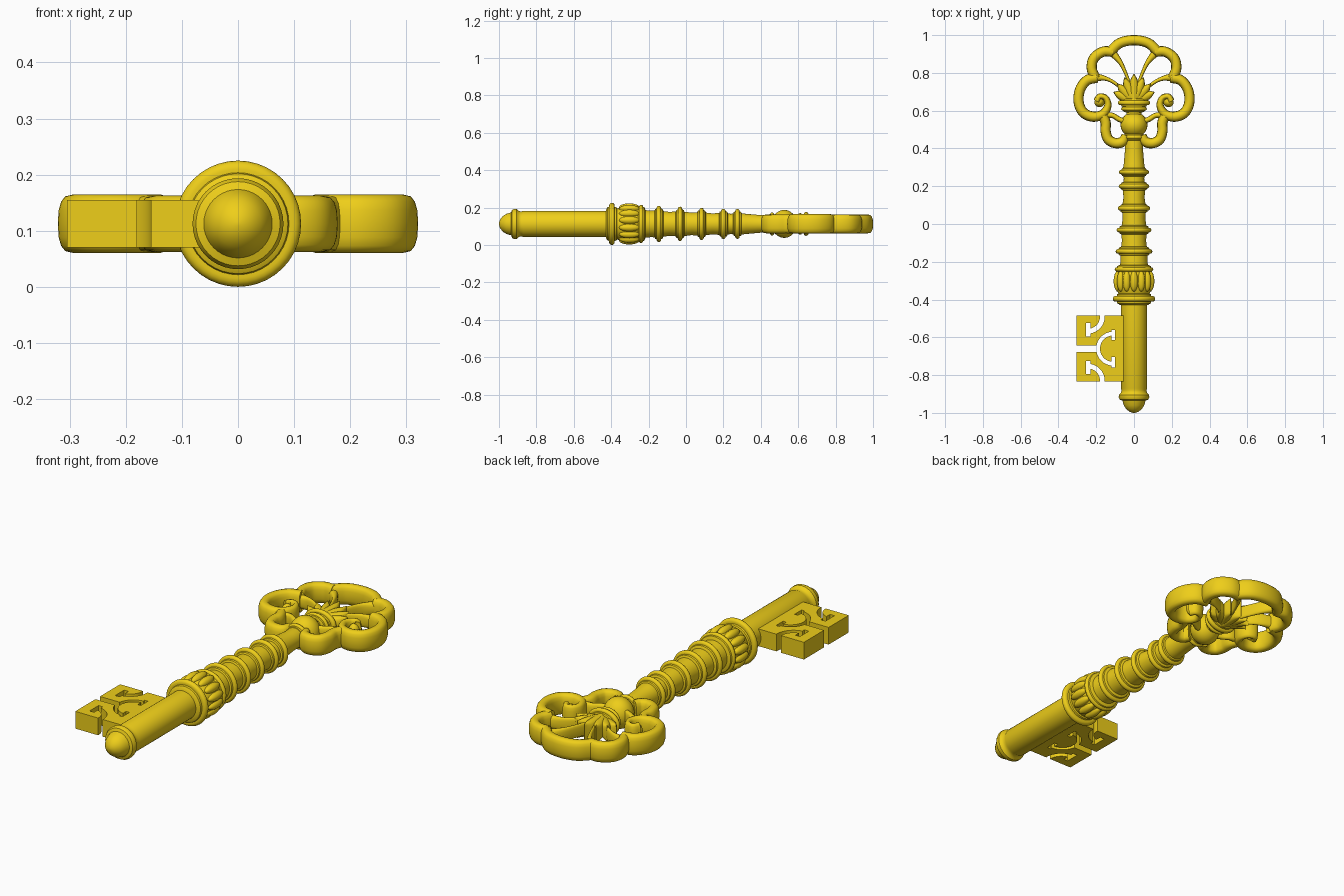
import bpy, bmesh, math
from mathutils import Vector, Matrix

if "Cube" in bpy.data.objects:
    bpy.data.objects.remove(bpy.data.objects["Cube"])

ZC = 0.1125  # height of the key's axis
gold = bpy.data.materials.new("gold")
gold.diffuse_color = (0.86, 0.62, 0.01, 1)
gold.use_nodes = True
gold.node_tree.nodes["Principled BSDF"].inputs["Base Color"].default_value = gold.diffuse_color


def finish(name, bm, angle=40):
    bmesh.ops.recalc_face_normals(bm, faces=bm.faces)
    me = bpy.data.meshes.new(name)
    bm.to_mesh(me)
    bm.free()
    for p in me.polygons:
        p.use_smooth = True
    me.set_sharp_from_angle(angle=math.radians(angle))
    me.materials.append(gold)
    ob = bpy.data.objects.new(name, me)
    bpy.context.collection.objects.link(ob)
    ob.location.z = ZC
    return ob


def skin(bm, rings):
    for a, b in zip(rings, rings[1:]):
        n = len(a)
        for i in range(n):
            bm.faces.new((a[i], a[(i + 1) % n], b[(i + 1) % n], b[i]))
    bm.faces.new(rings[0])
    bm.faces.new(rings[-1])


def lathe(name, profile, sx=1, sz=1, n=40):
    """Turn (y, radius) points round the y axis."""
    bm = bmesh.new()
    rings = []
    for y, r in profile:
        rings.append([bm.verts.new((sx * r * math.cos(t), y, sz * r * math.sin(t)))
                      for t in (2 * math.pi * i / n for i in range(n))])
    skin(bm, rings)
    return finish(name, bm)


def smooth_path(pts, steps=6):
    """Catmull-Rom through points (x, y, half width)."""
    v = [Vector(p) for p in pts]
    v = [2 * v[0] - v[1]] + v + [2 * v[-1] - v[-2]]
    out = []
    for i in range(1, len(v) - 2):
        a, b, c, d = v[i - 1:i + 3]
        for k in range(steps):
            t = k / steps
            out.append(0.5 * (2 * b + (c - a) * t + (2 * a - 5 * b + 4 * c - d) * t * t
                              + (3 * b - a - 3 * c + d) * t ** 3))
    return out + [v[-2]]


def sweep(name, pts, h, w=0.027, n=16):
    """Sweep a tall rounded section along a flat path."""
    path = smooth_path([(p[0], p[1], p[2] if len(p) > 2 else w) for p in pts])
    bm = bmesh.new()
    rings = []
    for i, p in enumerate(path):
        d = path[min(i + 1, len(path) - 1)] - path[max(i - 1, 0)]
        nrm = Vector((-d.y, d.x)).normalized()
        ring = []
        for k in range(n):
            t = 2 * math.pi * k / n
            c, s = math.cos(t), math.sin(t)
            c = math.copysign(abs(c) ** 0.7, c) * max(p.z, 0.002)
            s = math.copysign(abs(s) ** 0.8, s) * h
            ring.append(bm.verts.new((p.x + nrm.x * c, p.y + nrm.y * c, s)))
        rings.append(ring)
    skin(bm, rings)
    return finish(name, bm, 60)


def ellipsoid(name, centre, size, rot=None):
    bm = bmesh.new()
    bmesh.ops.create_uvsphere(bm, u_segments=20, v_segments=12, radius=1)
    m = Matrix.Translation(centre) @ Matrix.Diagonal((*size, 1))
    bm.transform(rot @ m if rot else m)
    return finish(name, bm)


def collar(name, y, r, w, base, **kw):
    """Rounded ring with a small stepped foot on both sides."""
    prof = [(y - 2.2 * w, base - 0.01), (y - 1.6 * w, base + 0.006), (y - w, base + 0.008)]
    prof += [(y - w * math.cos(t), r - w + w * math.sin(t))
             for t in (math.pi * i / 8 for i in range(9))]
    prof += [(y + w, base + 0.008), (y + 1.6 * w, base + 0.006), (y + 2.2 * w, base - 0.01)]
    return lathe(name, prof, **kw)


# Plain shaft with rounded tip
lathe("shaft", [(-1, 0.004), (-0.995, 0.022), (-0.98, 0.041), (-0.96, 0.054), (-0.935, 0.061),
                (-0.93, 0.075), (-0.918, 0.081), (-0.905, 0.08), (-0.895, 0.07), (-0.88, 0.066),
                (-0.87, 0.07), (-0.4, 0.07)])

# Tapered turned stem
lathe("stem", [(-0.42, 0.07), (-0.24, 0.076), (-0.19, 0.071), (-0.15, 0.072), (-0.09, 0.064),
               (-0.03, 0.068), (0.03, 0.06), (0.08, 0.064), (0.14, 0.056), (0.2, 0.06),
               (0.24, 0.054), (0.28, 0.06), (0.32, 0.054), (0.4, 0.047), (0.45, 0.048),
               (0.5, 0.04), (0.67, 0.04)])
for i, (y, r, base) in enumerate([(-0.145, 0.097, 0.074), (-0.032, 0.092, 0.069),
                                  (0.083, 0.086, 0.064), (0.2, 0.081, 0.06), (0.275, 0.08, 0.058)]):
    collar(f"stem_ring_{i + 1}", y, r, 0.012, base)

# Fluted collar between two rings
collar("collar_ring_front", -0.396, 0.1125, 0.015, 0.083)
collar("collar_ring_back", -0.24, 0.102, 0.011, 0.083)
lathe("collar_core", [(-0.375, 0.08), (-0.35, 0.09), (-0.3, 0.097), (-0.26, 0.09), (-0.24, 0.08)])
for i in range(14):
    rot = Matrix.Rotation(2 * math.pi * i / 14, 4, 'Y')
    ellipsoid(f"collar_bead_{i + 1}", (0, -0.303, 0.088), (0.021, 0.055, 0.022), rot)


# Bit: one half outline with its curved slots, mirrored about its middle
def arc(cx, cy, r, a0, a1, n=10):
    return [(cx + r * math.cos(math.radians(a0 + (a1 - a0) * i / n)),
             cy + r * math.sin(math.radians(a0 + (a1 - a0) * i / n))) for i in range(n + 1)]


half = [(-0.04, 0.175), (-0.155, 0.175)]
half += arc(-0.245, 0.17, 0.09, 0, -81)
half += [(-0.231, 0.065), (-0.255, 0.065), (-0.255, 0.135), (-0.231, 0.135)]
half += arc(-0.245, 0.17, 0.065, -77, 0)
half += [(-0.18, 0.175), (-0.305, 0.175), (-0.305, 0.018)]
half += arc(-0.11, 0, 0.09, 168.5, 95.1)
half += [(-0.118, 0.1), (-0.1, 0.1), (-0.1, 0.045), (-0.118, 0.045)]
half += arc(-0.11, 0, 0.07, 96.6, 180) + [(-0.04, 0)]
for side, s in (("back", 1), ("front", -1)):
    bm = bmesh.new()
    f = bm.faces.new([bm.verts.new((x, -0.66 + s * v, -0.0425)) for x, v in half])
    new = bmesh.ops.extrude_face_region(bm, geom=[f])["geom"]
    bmesh.ops.translate(bm, vec=(0, 0, 0.085),
                        verts=[g for g in new if isinstance(g, bmesh.types.BMVert)])
    finish(f"bit_{side}", bm, 30)

# Bow: top lobe, then mirrored side lobes, scrolls and spokes
sweep("bow_top_lobe", [(-0.128, 0.91), (-0.075, 0.958), (0, 0.973), (0.075, 0.958), (0.128, 0.91)], 0.05)
parts = {
    "upper_lobe": ([(0.112, 0.912), (0.165, 0.912), (0.212, 0.878), (0.224, 0.825), (0.205, 0.772)], 0.05),
    "side_scroll": ([(0.195, 0.775), (0.25, 0.76), (0.286, 0.71), (0.293, 0.645), (0.268, 0.59),
                     (0.215, 0.568), (0.163, 0.583, 0.024), (0.138, 0.628, 0.019),
                     (0.15, 0.667, 0.016), (0.182, 0.675, 0.016), (0.198, 0.65, 0.018)], 0.052),
    "lower_lobe": ([(0.165, 0.575), (0.15, 0.535), (0.15, 0.49), (0.135, 0.447), (0.097, 0.428),
                    (0.06, 0.437), (0.045, 0.47, 0.02)], 0.05),
    "inner_link": ([(0.165, 0.575, 0.018), (0.115, 0.575, 0.014), (0.08, 0.555, 0.014),
                    (0.04, 0.54, 0.014)], 0.036),
    "upper_spoke": ([(0.018, 0.73, 0.008), (0.045, 0.8, 0.009), (0.075, 0.86, 0.013),
                     (0.122, 0.915, 0.024)], 0.032),
    "side_spoke": ([(0.05, 0.7, 0.008), (0.1, 0.745, 0.009), (0.15, 0.77, 0.012),
                    (0.21, 0.778, 0.024)], 0.032),
}
for side, s in (("right", 1), ("left", -1)):
    for name, (pts, h) in parts.items():
        sweep(f"bow_{name}_{side}", [(s * p[0], *p[1:]) for p in pts], h)
    ellipsoid(f"scroll_end_{side}", (s * 0.183, 0.645, 0), (0.027, 0.027, 0.042))

# Ball, flattened collars and leaf fan in the middle of the bow
ellipsoid("bow_ball", (0, 0.525, 0), (0.072, 0.068, 0.075))
collar("bow_ring_low", 0.46, 0.062, 0.01, 0.045)
collar("bow_ring_mid", 0.61, 0.068, 0.009, 0.05, sz=0.85)
collar("bow_ring_high", 0.642, 0.086, 0.012, 0.06, sz=0.74)
for i, deg in enumerate((-66, -44, -22, 0, 22, 44, 66)):
    a = math.radians(deg)
    length = 0.145 - 0.0004 * abs(deg)
    sweep(f"fan_leaf_{i + 1}", [(math.sin(a) * length * t, 0.65 + math.cos(a) * length * t, w)
                                for t, w in ((0, 0.02), (0.4, 0.025), (0.72, 0.022), (1, 0.002))],
          0.048 - 0.0002 * abs(deg))
